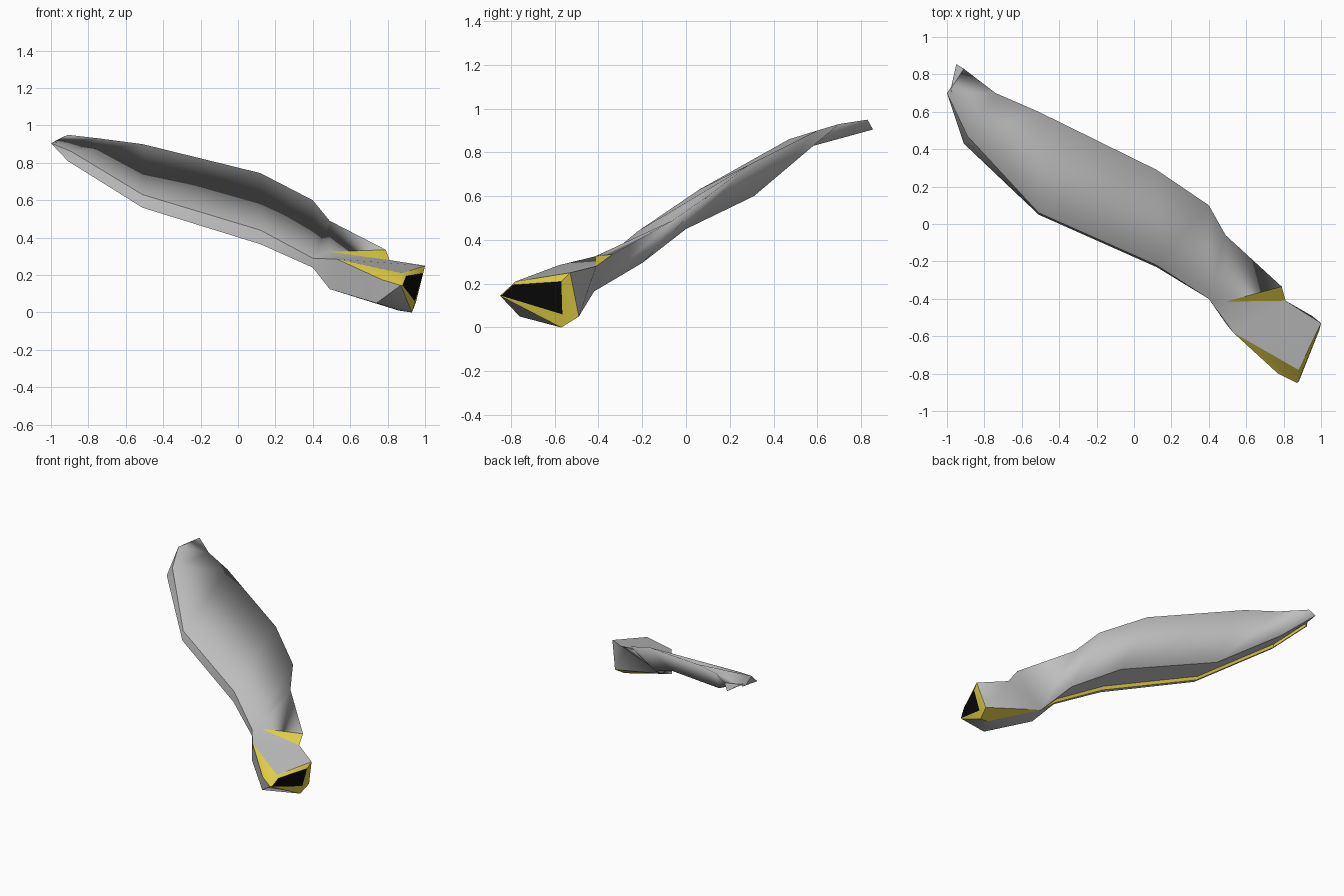
import bpy
import bmesh
import math
from mathutils import Vector

cube = bpy.data.objects.get("Cube")
if cube:
    bpy.data.objects.remove(cube, do_unlink=True)


def make_material(name, colour):
    material = bpy.data.materials.new(name)
    material.use_nodes = True
    material.diffuse_color = (*colour, 1)
    shader = material.node_tree.nodes["Principled BSDF"]
    shader.inputs["Base Color"].default_value = (*colour, 1)
    shader.inputs["Roughness"].default_value = 0.7
    return material


GREY, YELLOW, BLACK = range(3)
materials = [
    make_material("shell grey", (0.52, 0.52, 0.52)),
    make_material("trim yellow", (0.73, 0.6, 0.06)),
    make_material("socket black", (0.003, 0.003, 0.003)),
]

bm = bmesh.new()


def add_face(verts, material_index):
    face = bm.faces.new(verts)
    face.material_index = material_index
    face.smooth = True
    return face


# Blade stations from tip to neck: front top, back edge, belly, front bottom
stations = [
    ((-1, .70, .905), (-.91, .83, .95), (-.95, .855, .905), (-.985, .70, .895)),
    ((-.89, .47, .86), (-.74, .70, .93), (-.86, .58, .83), (-.91, .43, .81)),
    ((-.51, .06, .63), (-.51, .60, .90), (-.50, .31, .60), (-.51, .05, .56)),
    ((.12, -.22, .44), (.12, .29, .745), (.12, 0, .45), (.12, -.23, .365)),
    ((.40, -.40, .29), (.40, .10, .60), (.40, -.20, .295), (.40, -.40, .24)),
]
rings = []
for front_top, back, belly, front_bottom in stations:
    low, deep = Vector(front_bottom), Vector(belly)
    trim_outer = low.lerp(deep, .10)
    trim_inner = low.lerp(deep, .16) + Vector((0, 0, .02))
    ring = (front_top, back, belly, trim_inner, trim_outer, front_bottom)
    rings.append([bm.verts.new(point) for point in ring])

# Skin between stations, with a trim strip under the leading edge
strip_colours = (GREY, GREY, GREY, YELLOW, GREY, GREY)
for near, far in zip(rings, rings[1:]):
    for i, colour in enumerate(strip_colours):
        k = (i + 1) % len(near)
        add_face((near[i], near[k], far[k], far[i]), colour)
add_face(rings[0], GREY)

# Root: named corner points joined to the last station
points = dict(zip("TEKMNB", rings[-1]))
corners = {
    "t": (.49, -.415, .325), "e": (.49, -.06, .49), "r": (.79, -.335, .335),
    "d": (.81, -.41, .28), "f": (.53, -.58, .285), "a": (1, -.53, .25),
    "b": (.88, -.78, .21), "c": (.87, -.85, .145), "g": (.77, -.80, .175),
    "h": (.49, -.53, .125), "j": (.74, -.76, .05), "v": (.86, -.58, .01),
    "p": (.93, -.57, 0), "q": (.95, -.49, .05), "w": (.50, -.42, .165),
    # socket rim, inner corners
    "A": (.99, -.57, .21), "D": (.90, -.79, .195),
    "C": (.88, -.845, .145), "P": (.945, -.565, .06),
}
for name, position in corners.items():
    points[name] = bm.verts.new(position)

root_faces = {
    GREY: "TEet ter tdabf Ttf TfhB fgjh gcj jcp jpv hjvw BNwh MKw KEew erw rdw dqw daq",
    YELLOW: "trd fbcg NMw wvq vpq apq abDA bcCD cpPC paAP",
    BLACK: "ADCP",
}
for colour, names in root_faces.items():
    for name in names.split():
        add_face([points[letter] for letter in name], colour)

bmesh.ops.recalc_face_normals(bm, faces=bm.faces)

# Crisp creases everywhere but along the soft back edge
soft = {ring[1] for ring in rings} | {points["e"], points["r"]}
for edge in bm.edges:
    if len(edge.link_faces) != 2:
        continue
    first, second = edge.link_faces
    on_back = all(vert in soft for vert in edge.verts)
    bent = edge.calc_face_angle(0) > math.radians(38)
    if first.material_index != second.material_index or (bent and not on_back):
        edge.smooth = False

mesh = bpy.data.meshes.new("blade")
bm.to_mesh(mesh)
bm.free()
for material in materials:
    mesh.materials.append(material)
blade = bpy.data.objects.new("blade", mesh)
bpy.context.collection.objects.link(blade)
